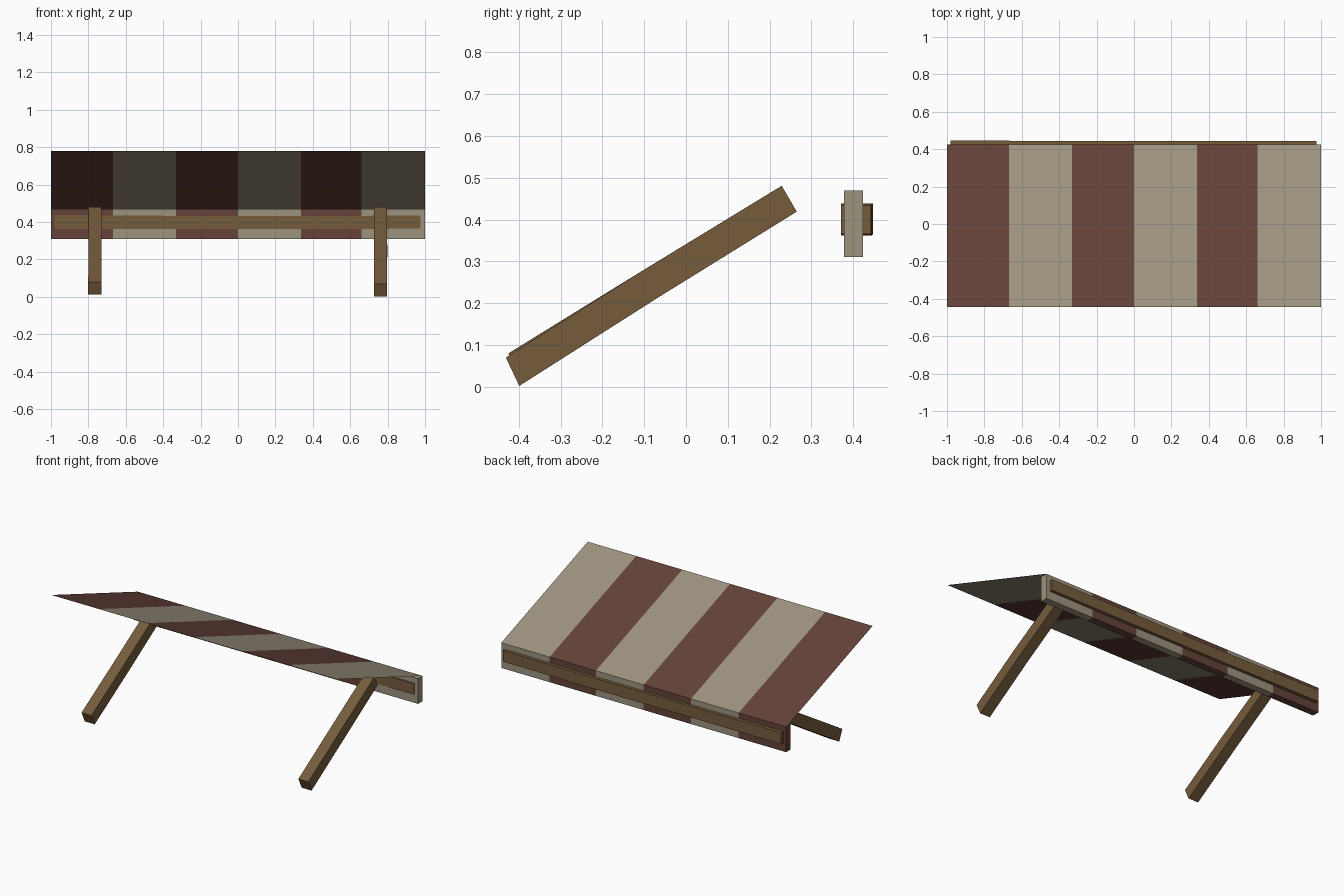
import bpy, bmesh
from mathutils import Vector

if "Cube" in bpy.data.objects:
    bpy.data.objects.remove(bpy.data.objects["Cube"])


def material(name, rgb):
    m = bpy.data.materials.new(name)
    m.diffuse_color = (*rgb, 1.0)
    m.use_nodes = True
    m.node_tree.nodes["Principled BSDF"].inputs["Base Color"].default_value = m.diffuse_color
    return m


RED = material("dull red cloth", (0.128, 0.054, 0.041))
CREAM = material("cream cloth", (0.34, 0.292, 0.212))
WOOD = material("brown wood", (0.180, 0.107, 0.046))


def loft(name, rings, mats, closed=True):
    """Skin a row of rings; segment i takes material i modulo the count."""
    bm = bmesh.new()
    rows = [[bm.verts.new(p) for p in ring] for ring in rings]
    n = len(rows[0])
    for i, (a, b) in enumerate(zip(rows, rows[1:])):
        for k in range(n if closed else n - 1):
            j = (k + 1) % n
            bm.faces.new((a[k], b[k], b[j], a[j])).material_index = i % len(mats)
    if closed:
        bm.faces.new(rows[0]).material_index = 0
        bm.faces.new(rows[-1]).material_index = (len(rows) - 2) % len(mats)
        bmesh.ops.recalc_face_normals(bm, faces=bm.faces)
    mesh = bpy.data.meshes.new(name)
    bm.to_mesh(mesh)
    bm.free()
    for m in mats:
        mesh.materials.append(m)
    ob = bpy.data.objects.new(name, mesh)
    bpy.context.collection.objects.link(ob)
    return ob


def square(centre, u, v):
    """Four corners around a centre from two half-width vectors."""
    c, u, v = Vector(centre), Vector(u), Vector(v)
    return [c - u - v, c + u - v, c + u + v, c - u + v]


stripes = [-1, -0.667, -0.332, 0, 0.336, 0.66, 1]

# Sloping striped canopy, a single sheet of cloth
loft("canopy", [[(x, -0.443, 0.78), (x, 0.424, 0.47)] for x in stripes],
     [RED, CREAM], closed=False)

# Striped valance board along the low edge
loft("valance", [square((x, 0.401, 0.39), (0, 0.023, 0), (0, 0, 0.08)) for x in stripes],
     [RED, CREAM])

# Rough-hewn beam running through the valance
beam = [(-0.98, 0.409, 0.401, 0.038), (-0.32, 0.407, 0.398, 0.036),
        (0.41, 0.409, 0.397, 0.036), (0.975, 0.407, 0.400, 0.036)]
loft("beam", [square((x, y, z), (0, h, 0), (0, 0, h - 0.001)) for x, y, z, h in beam], [WOOD])

# Two slanted support arms, each slightly bent at the middle
for name, x, low in (("left_arm", -0.766, 0.010), ("right_arm", 0.761, 0.0)):
    path = [((x, -0.415 + low * 0.6, 0.036 + low), (-0.016, 0.034)),
            ((x + 0.002, -0.085, 0.246), (-0.019, 0.032)),
            ((x, 0.247, 0.450), (-0.018, 0.031))]
    loft(name, [square(c, (0.035, 0, 0), (0, dy, dz)) for c, (dy, dz) in path], [WOOD])
